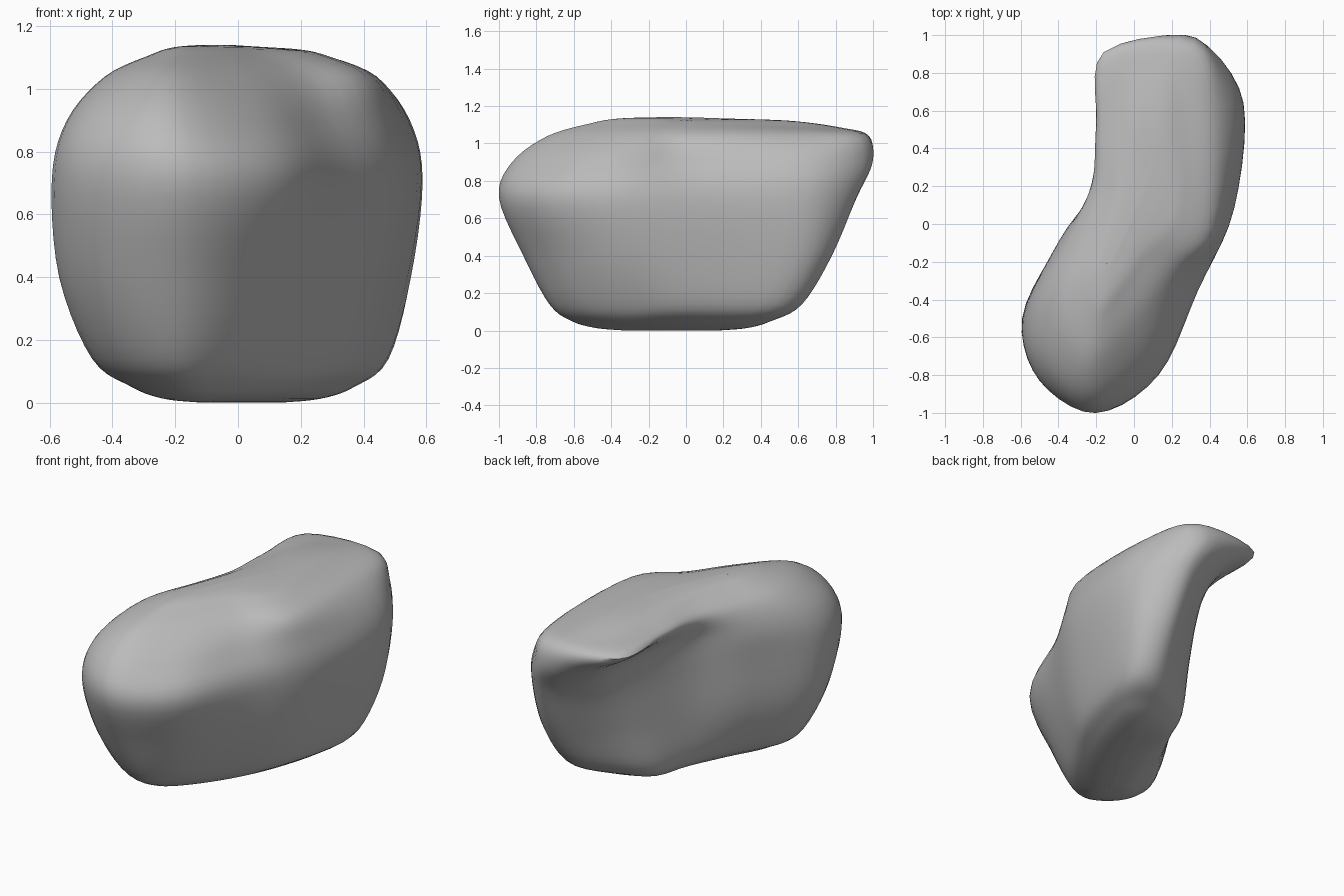
import bpy, bmesh
from mathutils import Vector

cube = bpy.data.objects.get("Cube")
if cube:
    bpy.data.objects.remove(cube, do_unlink=True)

# Horizontal outlines of the bent body, each starting at the back ridge,
# passing the hollow inner side, the rounded front and the outer side
LOW = [(.3, .45), (.14, .42), (-.02, .32), (-.09, .12), (-.2, -.12), (-.33, -.37),
       (-.31, -.52), (-.17, -.61), (-.02, -.5), (.15, -.27), (.28, 0), (.37, .34)]
FOOT = [(.37, .62), (.15, .54), (-.03, .41), (-.15, .17), (-.29, -.1), (-.46, -.4),
        (-.4, -.62), (-.2, -.73), (0, -.61), (.22, -.3), (.38, 0), (.48, .47)]
WAIST = [(.39, .78), (.17, .66), (-.01, .49), (-.18, .19), (-.38, -.1), (-.57, -.47),
         (-.46, -.76), (-.2, -.87), (.05, -.72), (.29, -.35), (.47, .05), (.55, .6)]
BELLY = [(.38, .91), (.15, .79), (-.01, .57), (-.19, .2), (-.4, -.1), (-.59, -.5),
         (-.5, -.83), (-.2, -1), (.13, -.8), (.34, -.35), (.53, .08), (.58, .64)]
SHOULDER = [(.33, .985), (.04, .89), (-.07, .57), (-.2, .2), (-.38, -.07), (-.54, -.45),
            (-.48, -.76), (-.22, -.93), (.08, -.69), (.27, -.33), (.48, .01), (.54, .64)]
LIP = [(.31, .95), (-.16, .91), (-.2, .53), (-.22, .22), (-.31, -.04), (-.42, -.35),
       (-.38, -.6), (-.22, -.74), (0, -.53), (.2, -.25), (.41, -.02), (.43, .6)]
CROWN = [(.2, .8), (-.03, .76), (-.1, .45), (-.13, .17), (-.19, -.05), (-.27, -.27),
         (-.26, -.43), (-.18, -.5), (-.05, -.36), (.08, -.17), (.26, .03), (.28, .42)]
STEPS = 5


def ring(outline, z, droop=0):
    """Lift a flat outline to height z, sinking a little towards the back."""
    return [Vector((x, y, z - droop * max(0, y))) for x, y in outline]


def spine(points, z, droop=0):
    """Collapse a ring onto a short middle line, closing the surface."""
    n = len(points)
    mids = [(points[i] + points[-i]) / 2 for i in range(n)]
    # Stop the line well short of both rounded ends
    near = [min(max(min(i, n - i), 2), n // 2 - 2) for i in range(n)]
    return ring([mids[k].xy for k in near], z, droop)


def cap(points, z, droop=0):
    """Two closing rows: a rounded inset of the ring, then its spine."""
    centre = spine(points, z, droop)
    inset = []
    for p, c in zip(points, centre):
        q = p.lerp(c, .45)
        q.z = p.z + (c.z - p.z) * .75
        inset.append(q)
    return [inset, centre]


def blend(a, b, c, d, t):
    """Catmull-Rom point between b and c."""
    return (b * 2 + (c - a) * t + (a * 2 - b * 5 + c * 4 - d) * t * t
            + (b * 3 - a - c * 3 + d) * t ** 3) / 2


def smooth_ring(points):
    n = len(points)
    return [blend(*(points[(i + k) % n] for k in (-1, 0, 1, 2)), s / STEPS)
            for i in range(n) for s in range(STEPS)]


def smooth_loft(rows):
    last = len(rows) - 1
    result = []
    for i in range(last):
        near = [rows[min(max(i + k, 0), last)] for k in (-1, 0, 1, 2)]
        for s in range(STEPS):
            result.append([blend(*column, s / STEPS) for column in zip(*near)])
    return result + [rows[last]]


# Stack the rings from the underside to the crown
base = ring(LOW, .05)
crown = ring(CROWN, 1.11, .03)
rings = [*reversed(cap(base, 0)), base, ring(FOOT, .14), ring(WAIST, .4),
         ring(BELLY, .71), ring(SHOULDER, .9), ring(LIP, 1.04),
         crown, *cap(crown, 1.14, .03)]
rows = smooth_loft([smooth_ring(r) for r in rings])

# Skin the stack with quads
bm = bmesh.new()
grid = [[bm.verts.new(p) for p in row] for row in rows]
for lower, upper in zip(grid, grid[1:]):
    n = len(lower)
    for i in range(n):
        j = (i + 1) % n
        bm.faces.new((lower[i], lower[j], upper[j], upper[i]))
bmesh.ops.remove_doubles(bm, verts=bm.verts[:], dist=.0005)
bmesh.ops.recalc_face_normals(bm, faces=bm.faces[:])
mesh = bpy.data.meshes.new("curved_body")
bm.to_mesh(mesh)
bm.free()

body = bpy.data.objects.new("curved_body", mesh)
bpy.context.collection.objects.link(body)

# Plain grey finish
grey = bpy.data.materials.new("plain_grey")
grey.use_nodes = True
colour = (.5, .5, .5, 1)
grey.diffuse_color = colour
grey.node_tree.nodes["Principled BSDF"].inputs["Base Color"].default_value = colour
mesh.materials.append(grey)

bpy.context.view_layer.objects.active = body
body.select_set(True)
bpy.ops.object.shade_smooth_by_angle(angle=.9)
